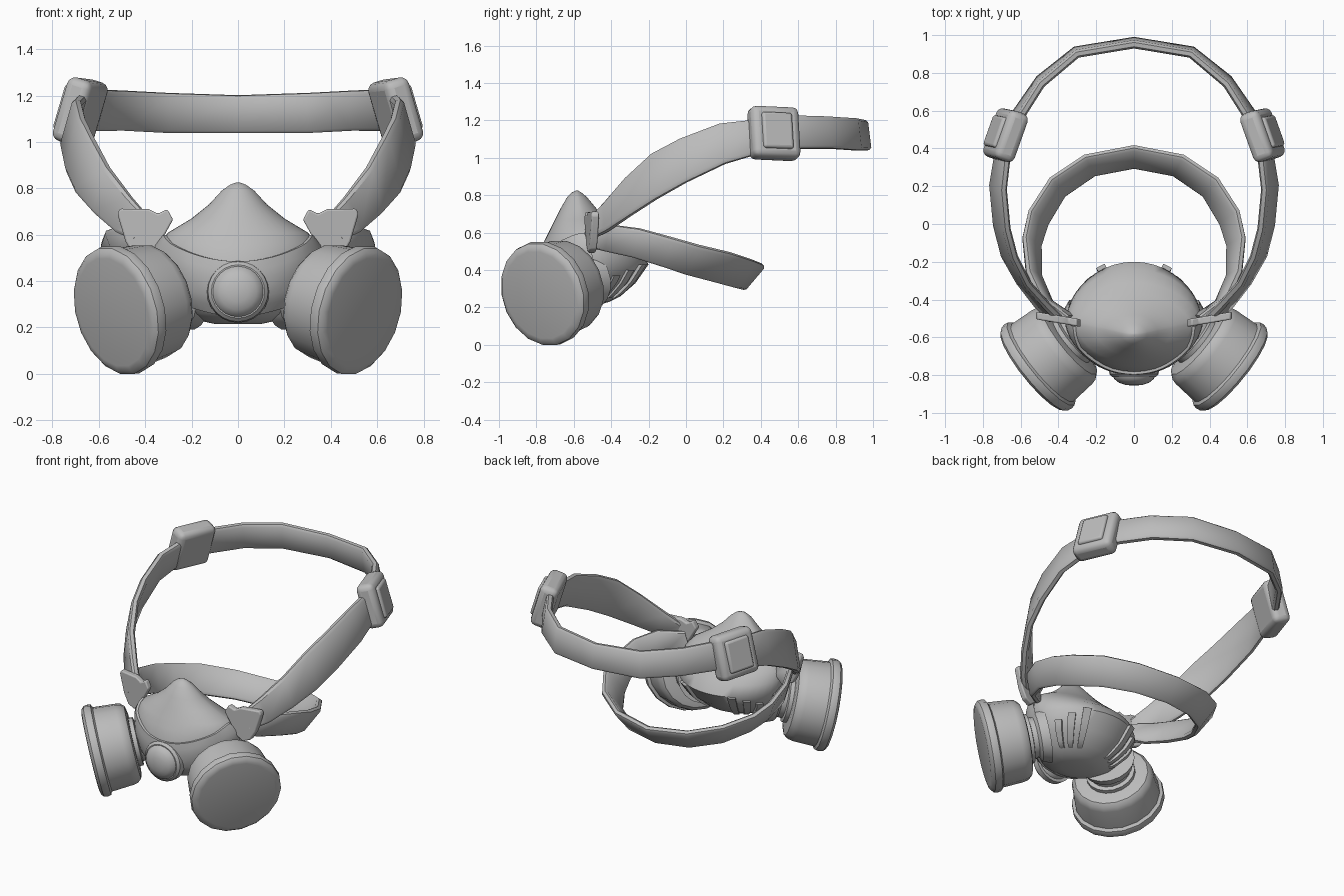
import bpy, bmesh, math
from mathutils import Vector, Matrix

if "Cube" in bpy.data.objects:
    bpy.data.objects.remove(bpy.data.objects["Cube"])

grey = bpy.data.materials.new("rubber_grey")
grey.diffuse_color = (0.5, 0.5, 0.5, 1)
grey.use_nodes = True
grey.node_tree.nodes["Principled BSDF"].inputs["Base Color"].default_value = grey.diffuse_color


def finish(bm, name, angle=35, bevel=0):
    bmesh.ops.recalc_face_normals(bm, faces=bm.faces)
    me = bpy.data.meshes.new(name)
    bm.to_mesh(me)
    bm.free()
    me.materials.append(grey)
    ob = bpy.data.objects.new(name, me)
    bpy.context.collection.objects.link(ob)
    if bevel:
        m = ob.modifiers.new("bevel", 'BEVEL')
        m.width, m.segments, m.limit_method = bevel, 3, 'ANGLE'
    bpy.ops.object.select_all(action='DESELECT')
    ob.select_set(True)
    bpy.context.view_layer.objects.active = ob
    bpy.ops.object.shade_smooth_by_angle(angle=math.radians(angle))
    return ob


def loft(bm, rings, closed=True):
    """Skin rings of points and cap both ends."""
    vs = [[bm.verts.new(p) for p in r] for r in rings]
    n = len(vs[0])
    for a, b in zip(vs, vs[1:]):
        for i in range(n):
            bm.faces.new((a[i], a[(i + 1) % n], b[(i + 1) % n], b[i]))
    bm.faces.new(vs[0])
    bm.faces.new(vs[-1])


def lathe(name, profile, base, axis, sides, angle=35):
    """Turn (radius, distance) points about an axis."""
    rot = Vector(axis).to_track_quat('Z', 'Y')
    bm = bmesh.new()
    loft(bm, [[Vector(base) + rot @ Vector((r * math.cos(k * math.tau / sides),
               r * math.sin(k * math.tau / sides), d)) for k in range(sides)]
              for r, d in profile])
    return finish(bm, name, angle)


def mirror_path(half):
    flip = [tuple(Vector((-p[0], p[1], p[2])) for p in s) for s in half[:0:-1]]
    return flip + [tuple(Vector(p) for p in s) for s in half]


def strap(name, half, thick):
    """Flat band through (top edge, bottom edge) stations."""
    st = mirror_path(half)
    mid = [(t + b) / 2 for t, b in st]
    rings = []
    for i, (t, b) in enumerate(st):
        tan = mid[min(i + 1, len(st) - 1)] - mid[max(i - 1, 0)]
        n = tan.cross(t - b).normalized() * thick / 2
        e = (t - b) * 0.08
        rings.append([t + n - e, t + n * .5, t - n * .5, t - n - e,
                      b - n + e, b - n * .5, b + n * .5, b + n + e])
    bm = bmesh.new()
    loft(bm, rings)
    finish(bm, name, 40)


# Mask cup: level, half width, front y, back y
LEVELS = [(.215, .10, -.62, -.46), (.23, .17, -.68, -.41), (.26, .23, -.73, -.35),
          (.33, .30, -.775, -.27), (.43, .35, -.79, -.20), (.50, .355, -.78, -.24),
          (.56, .345, -.755, -.31), (.61, .30, -.73, -.37), (.67, .20, -.70, -.43),
          (.73, .125, -.67, -.48), (.79, .07, -.635, -.53), (.815, .035, -.61, -.56),
          (.825, .008, -.588, -.578)]


def cup(a, z, off=0.0):
    """Point on the cup; a = 0 faces front, pi faces back."""
    for lo, hi in zip(LEVELS, LEVELS[1:]):
        if z <= hi[0]:
            break
    f = max(0, (z - lo[0]) / (hi[0] - lo[0]))
    w, yf, yb = (lo[i] + (hi[i] - lo[i]) * f for i in (1, 2, 3))
    yc = yf + (yb - yf) * .55
    c, s = math.cos(a), math.sin(a)
    if c > 0:
        y = yc - c * (yc - yf + off)
    else:
        y = yc + (-c) ** 1.25 * (yb - yc + off)
    return Vector((s * (w + off), y, z))


bm = bmesh.new()
loft(bm, [[cup(k * math.tau / 40, l[0]) for k in range(40)] for l in LEVELS])
finish(bm, "mask_cup", 60)


def cup_patch(name, a0, a1, zlo, zhi, off, na, nz):
    """Raised plate that follows the cup surface."""
    bm = bmesh.new()
    rings = []
    for i in range(na + 1):
        a = a0 + (a1 - a0) * i / na
        zs = [zlo(a) + (zhi(a) - zlo(a)) * j / nz for j in range(nz + 1)]
        rings.append([cup(a, z, off) for z in zs] + [cup(a, z, -.02) for z in zs[::-1]])
    loft(bm, rings)
    return finish(bm, name, 40)


# Front cover sweeping up to the strap clips
cup_patch("front_cover", -1.5, 1.5, lambda a: .245 + .07 * math.sin(a) ** 2,
          lambda a: .485 + .115 * math.sin(a) ** 2, .014, 28, 6)

# Chin ribs, three each side
for side in (-1, 1):
    for k in range(3):
        a = side * (math.pi - .50 - .26 * k)
        cup_patch("chin_rib", a - .07, a + .07, lambda a: .25,
                  lambda a, k=k: .43 - .03 * k, .022, 2, 6)

# Exhale valve on the front
lathe("valve", [(.10, 0), (.115, .02), (.115, .06), (.105, .085), (.08, .105),
                (.045, .117), (.01, .12)], (0, -.735, .355), (0, -1, 0), 24, 50)
lathe("valve_seat", [(.135, 0), (.13, .04), (.115, .055)], (0, -.755, .355), (0, -1, 0), 24)

CLIP = [(.28, .665), (.305, .71), (.345, .69), (.385, .71), (.51, .712), (.52, .69),
        (.485, .57), (.45, .51), (.40, .49), (.36, .52)]

for side in (-1, 1):
    # Filter canister, its neck and the flared port
    axis = Vector((side * .76, -.61, -.22)).normalized()
    back = Vector((side * .335, -.615, .325))
    lathe("filter_canister",
          [(.19, 0), (.225, .008), (.245, .03), (.252, .06), (.262, .195), (.268, .2),
           (.281, .205), (.285, .225), (.281, .25), (.265, .265), (.24, .27)],
          back, axis, 18)
    lathe("filter_neck", [(.17, -.13), (.15, -.075), (.125, -.06), (.125, -.03),
                          (.15, -.025), (.15, .01)], back, axis, 18)

    # Strap clip
    bm = bmesh.new()
    loft(bm, [[Vector((side * x, -.525 + (x - .28) * .17 + dy, z)) for x, z in CLIP]
              for dy in (-.02, .02)])
    finish(bm, "strap_clip", 35, .008)

    # Buckle: frame plus raised centre pad
    up = Vector((-.05 * side, -.01, .17)).normalized()
    run = Vector((-.08 * side, .19, .03))
    run = (run - up * run.dot(up)).normalized()
    out = run.cross(up).normalized()
    if out.x * side < 0:
        out = -out
    frame = Matrix((run, up, out)).transposed().to_4x4()
    for name, size, shift, bev in (("buckle", (.27, .285, .115), 0, .035),
                                   ("buckle_pad", (.17, .20, .06), .045, .015)):
        bm = bmesh.new()
        bmesh.ops.create_cube(bm, size=1)
        for v in bm.verts:
            v.co = Vector([v.co[i] * size[i] for i in range(3)])
        loc = Vector((side * .68, .47, 1.13)) + out * shift
        bm.transform(Matrix.Translation(loc) @ frame)
        finish(bm, name, 35, bev)

# Head strap over the crown, from the back centre to the clip
strap("upper_strap", [
    ((0, .95, 1.20), (0, .97, 1.04)), ((.30, .90, 1.21), (.31, .92, 1.04)),
    ((.49, .74, 1.22), (.50, .77, 1.05)), ((.61, .55, 1.225), (.64, .57, 1.05)),
    ((.67, .36, 1.20), (.72, .38, 1.02)), ((.69, .18, 1.18), (.75, .21, .97)),
    ((.67, -.03, 1.10), (.73, 0, .87)), ((.63, -.18, 1.02), (.69, -.16, .78)),
    ((.56, -.32, .89), (.61, -.30, .69)), ((.46, -.43, .76), (.52, -.42, .61)),
    ((.39, -.50, .68), (.44, -.50, .57))], .045)

# Neck strap
strap("lower_strap", [
    ((0, .41, .43), (0, .30, .30)), ((.26, .36, .45), (.21, .26, .31)),
    ((.44, .24, .49), (.37, .15, .34)), ((.55, .07, .53), (.46, 0, .38)),
    ((.58, -.07, .57), (.50, -.12, .42)), ((.56, -.25, .62), (.50, -.28, .47)),
    ((.49, -.40, .64), (.44, -.42, .50)), ((.36, -.50, .63), (.32, -.50, .52))], .04)
